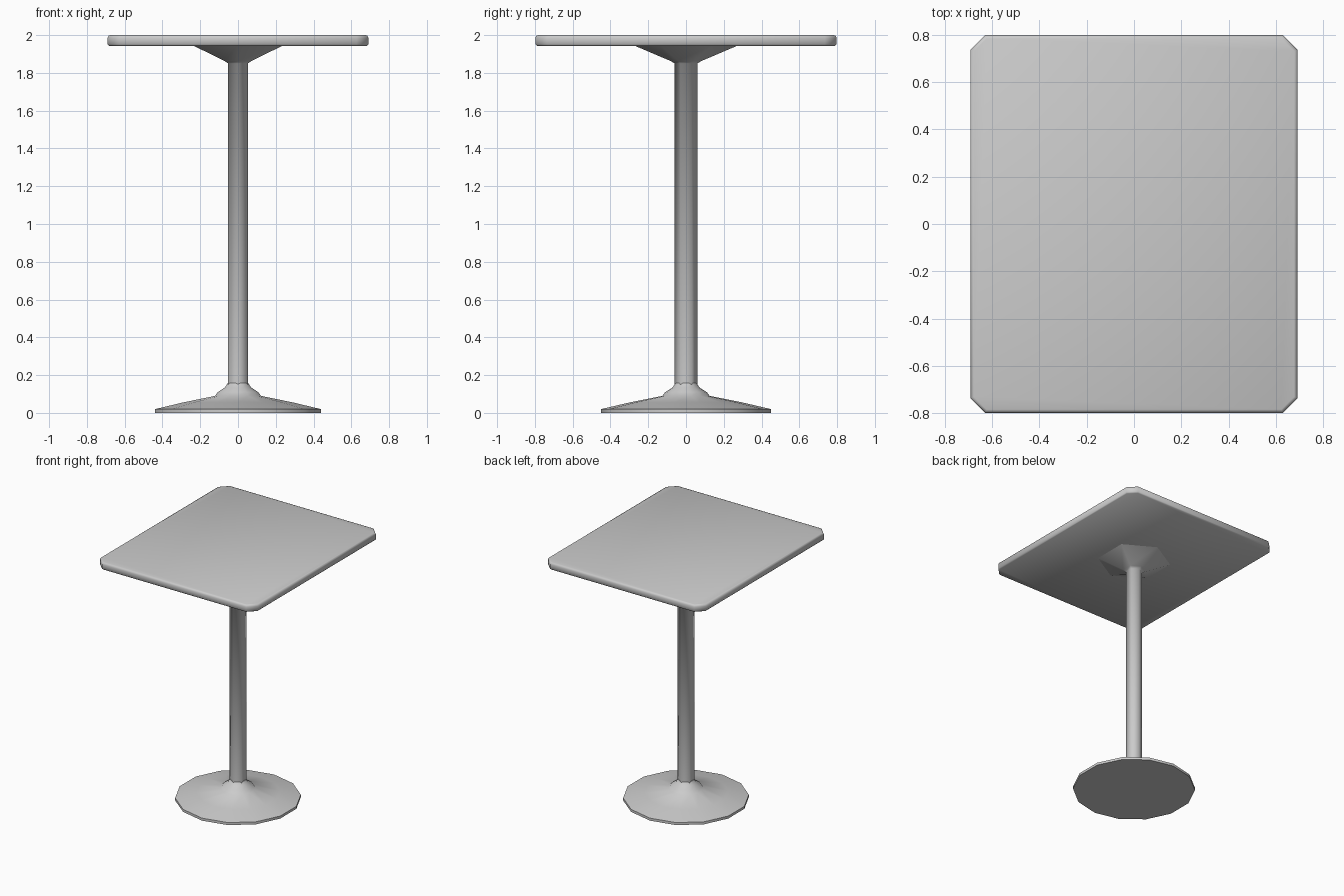
import bpy, math

if "Cube" in bpy.data.objects:
    bpy.data.objects.remove(bpy.data.objects["Cube"])


def loft(name, rings, angle=40, cap_bottom=True, cap_top=True):
    """Skin a stack of equal-length counter-clockwise rings, bottom to top."""
    n = len(rings[0])
    verts = [v for ring in rings for v in ring]
    faces = []
    for k in range(len(rings) - 1):
        a, b = k * n, (k + 1) * n
        for i in range(n):
            j = (i + 1) % n
            faces.append((a + i, a + j, b + j, b + i))
    if cap_bottom:
        faces.append(tuple(reversed(range(n))))
    if cap_top:
        faces.append(tuple(range(len(verts) - n, len(verts))))
    mesh = bpy.data.meshes.new(name)
    mesh.from_pydata(verts, [], faces)
    mesh.update()
    mesh.polygons.foreach_set("use_smooth", [True] * len(mesh.polygons))
    mesh.set_sharp_from_angle(angle=math.radians(angle))
    obj = bpy.data.objects.new(name, mesh)
    bpy.context.collection.objects.link(obj)
    return obj


def circle(r, z, sides):
    # First vertex lies on the +y axis
    step = 2 * math.pi / sides
    return [(r * math.cos(math.pi / 2 + i * step),
             r * math.sin(math.pi / 2 + i * step), z) for i in range(sides)]


def clipped_rect(inset, z, hx=0.69, hy=0.797, cut=0.062):
    x, y = hx - inset, hy - inset
    c = cut - inset * 0.586
    return [(x, -y + c, z), (x, y - c, z), (x - c, y, z), (-x + c, y, z),
            (-x, y - c, z), (-x, -y + c, z), (-x + c, -y, z), (x - c, -y, z)]


# Table top: clipped corners and softened edges
loft("table_top", [clipped_rect(i, z) for i, z in
                   [(0.008, 1.943), (0, 1.951), (0, 1.985), (0.004, 1.996), (0.014, 2.0)]],
     angle=50)

# Pole: six-sided column flaring into the underside of the top
loft("pole", [circle(r, z, 6) for r, z in
              [(0.06, 0.12), (0.06, 1.85), (0.082, 1.863), (0.277, 1.946)]],
     angle=65, cap_bottom=False, cap_top=False)

# Foot: fourteen-sided shallow cone with a rounded collar around the pole
loft("foot", [circle(r, z, 14) for r, z in
              [(0.45, 0.0), (0.45, 0.02), (0.30, 0.055), (0.125, 0.09),
               (0.11, 0.11), (0.072, 0.134), (0.056, 0.157)]],
     angle=50)
